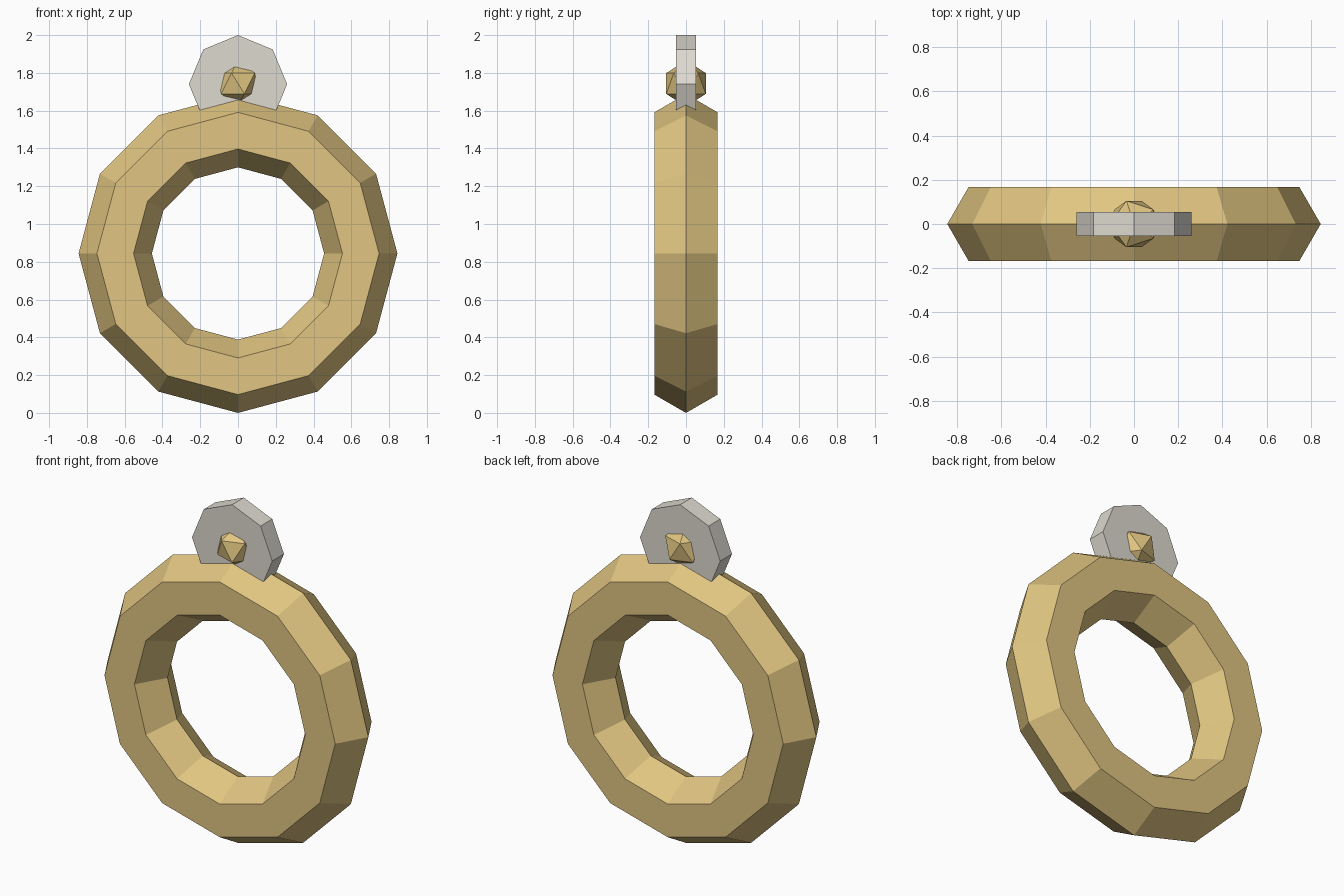
import bpy
from math import pi

cube = bpy.data.objects.get("Cube")
if cube:
    bpy.data.objects.remove(cube, do_unlink=True)


def make_material(name, rgb):
    mat = bpy.data.materials.new(name)
    mat.use_nodes = True
    color = (*rgb, 1.0)
    mat.diffuse_color = color
    mat.node_tree.nodes["Principled BSDF"].inputs["Base Color"].default_value = color
    return mat


def finish(name, mat):
    obj = bpy.context.object
    obj.name = name
    obj.data.name = name
    obj.data.materials.append(mat)
    bpy.ops.object.shade_flat()
    return obj


gold = make_material("pale gold", (0.75, 0.56, 0.22))
silver = make_material("warm silver", (0.73, 0.70, 0.63))

RING_RADIUS, BAND_RADIUS = 0.65, 0.194
RING_Z = RING_RADIUS + BAND_RADIUS
DISC_RADIUS, DISC_DEPTH = 0.26, 0.108
DISC_Z = 2 - DISC_RADIUS

# Band: twelve-sided ring with a hexagonal section, standing upright
bpy.ops.mesh.primitive_torus_add(
    major_segments=12, minor_segments=6,
    major_radius=RING_RADIUS, minor_radius=BAND_RADIUS,
    location=(0, 0, RING_Z), rotation=(pi / 2, 0, 0))
finish("ring_band", gold)

# Setting: octagonal disc sunk into the top of the band
bpy.ops.mesh.primitive_cylinder_add(
    vertices=8, radius=DISC_RADIUS, depth=DISC_DEPTH,
    location=(0, 0, DISC_Z), rotation=(pi / 2, 0, 0))
finish("octagonal_disc", silver)

# Faceted stud poking out of both sides of the disc
bpy.ops.mesh.primitive_ico_sphere_add(
    subdivisions=1, radius=0.123,
    location=(0, 0, DISC_Z + 0.004), rotation=(0, 0, pi))
finish("faceted_stud", gold)
